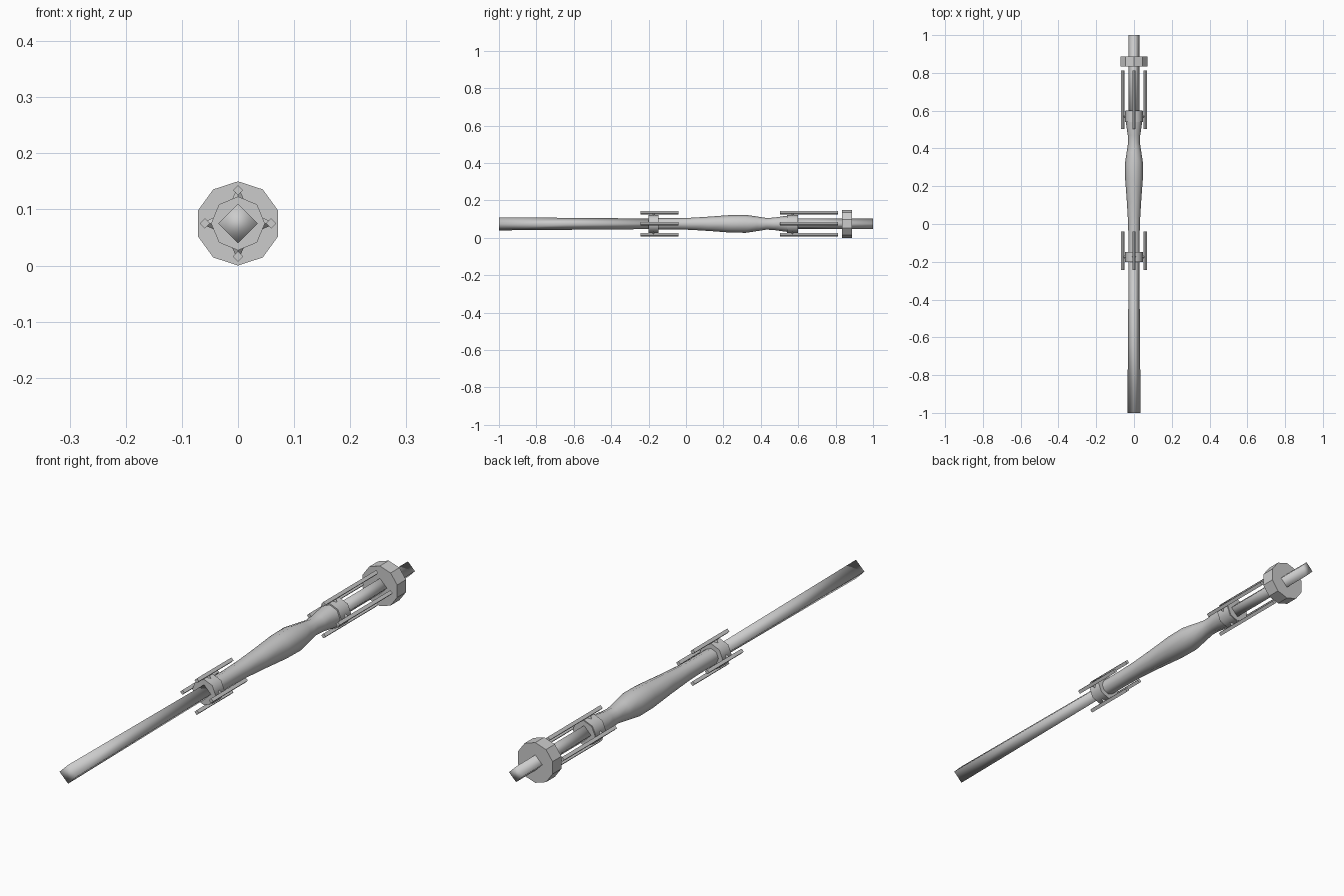
import bpy, math
from mathutils import Vector

if "Cube" in bpy.data.objects:
    bpy.data.objects.remove(bpy.data.objects["Cube"])

CZ = 0.075  # height of the long axis


def lathe(name, sides, profile, centre=(0, CZ), spin=math.pi / 2, closed=False):
    """Sweep (y, radius) pairs round an axis parallel to y."""
    n = len(profile)
    verts = [(centre[0] + r * math.cos(spin + 2 * math.pi * k / sides), y,
              centre[1] + r * math.sin(spin + 2 * math.pi * k / sides))
             for y, r in profile for k in range(sides)]
    faces = []
    for i in range(n if closed else n - 1):
        a, b = i * sides, ((i + 1) % n) * sides
        for k in range(sides):
            m = (k + 1) % sides
            faces.append((a + k, b + k, b + m, a + m))
    if not closed:
        faces.append(tuple(range(sides)))
        faces.append(tuple(reversed(range((n - 1) * sides, n * sides))))
    me = bpy.data.meshes.new(name)
    me.from_pydata(verts, [], faces)
    ob = bpy.data.objects.new(name, me)
    bpy.context.collection.objects.link(ob)
    return ob


def smooth(ob, degrees):
    bpy.ops.object.select_all(action='DESELECT')
    ob.select_set(True)
    bpy.context.view_layer.objects.active = ob
    bpy.ops.object.shade_smooth_by_angle(angle=math.radians(degrees))


# four-sided shaft, tapering towards the grip
smooth(lathe("front_shaft", 4, [(-1, .035), (-.64, .032), (-.15, .028)]), 91 - 1e-3)
smooth(lathe("rear_shaft", 4, [(.5, .029), (1, .029)]), 91 - 1e-3)

# swelling grip with a flared rear end
smooth(lathe("grip", 8, [(-.2, .030), (-.05, .030), (.02, .032), (.12, .038), (.24, .047),
                         (.32, .048), (.38, .039), (.43, .031), (.47, .033),
                         (.53, .042), (.60, .046)]), 50)

# pommel disc
lathe("pommel_disc", 10, [(.835, .075), (.887, .075)])

# collars, each with four rods on small pointed struts
for label, c0, c1, y0, y1 in (("front", -.20, -.148, -.243, -.039),
                              ("rear", .54, .598, .503, .813)):
    smooth(lathe(label + "_collar", 8, [(c0, .048), (c1, .048)]), 50)
    mid = (c0 + c1) / 2
    for i in range(4):
        a = i * math.pi / 2
        d = Vector((math.cos(a), 0, math.sin(a)))
        axis = d * .059
        lathe(f"{label}_rod_{i}", 4, [(y0, .009), (y1, .009)], (axis.x, CZ + axis.z))
        bpy.ops.mesh.primitive_cone_add(
            vertices=4, radius1=.010, radius2=.003, depth=.016,
            location=d * .052 + Vector((0, mid, CZ)),
            rotation=d.to_track_quat('Z', 'Y').to_euler())
        bpy.context.object.name = f"{label}_strut_{i}"
